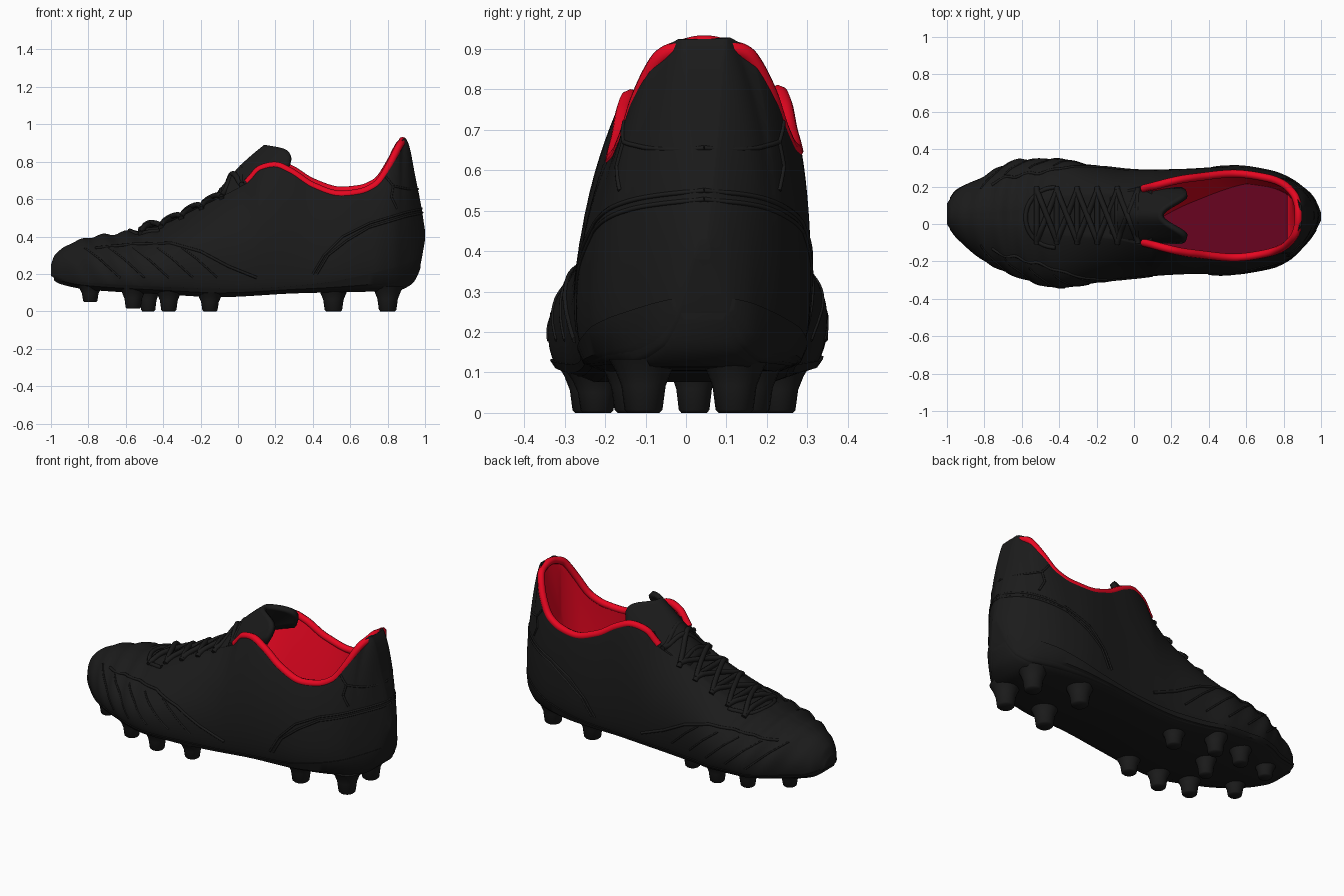
import bpy, bmesh, math
from mathutils import Vector
from mathutils.bvhtree import BVHTree

cube = bpy.data.objects.get("Cube")
if cube:
    bpy.data.objects.remove(cube)


def material(name, rgb):
    m = bpy.data.materials.new(name)
    m.use_nodes = True
    m.diffuse_color = (*rgb, 1)
    bsdf = m.node_tree.nodes["Principled BSDF"]
    bsdf.inputs["Base Color"].default_value = (*rgb, 1)
    bsdf.inputs["Roughness"].default_value = 0.7
    return m


BLACK = material("black leather", (0.011, 0.011, 0.011))
RED = material("red lining", (0.8, 0.002, 0.015))
MAROON = material("maroon insole", (0.14, 0.001, 0.014))


def smooth_line(*pts):
    """Monotone smooth function through (x, value) points."""
    d = [(b[1] - a[1]) / (b[0] - a[0]) for a, b in zip(pts, pts[1:])]
    inner = [0 if p * q <= 0 else 2 * p * q / (p + q) for p, q in zip(d, d[1:])]
    m = [d[0]] + inner + [d[-1]]

    def f(x):
        i = 0
        while i < len(d) - 1 and x > pts[i + 1][0]:
            i += 1
        (xa, ya), (xb, yb) = pts[i], pts[i + 1]
        w = xb - xa
        t = min(1, max(0, (x - xa) / w))
        s = t * t * (3 - 2 * t)
        return ya + (yb - ya) * s + w * t * (1 - t) * (m[i] * (1 - t) - m[i + 1] * t)
    return f


# Lengthwise guide lines of the shoe
top = smooth_line((-1, .25), (-.98, .3), (-.9, .36), (-.8, .395), (-.6, .425), (-.45, .45),
                  (-.2, .56), (0, .66), (.05, .69), (.12, .765), (.2, .785), (.28, .755),
                  (.4, .68), (.55, .635), (.65, .645), (.74, .685), (.81, .785), (.86, .885),
                  (.89, .928), (.91, .9), (.95, .71), (.98, .56), (1, .43))
base = smooth_line((-1, .19), (-.95, .16), (-.8, .13), (-.4, .105), (-.1, .09), (.3, .11),
                   (.85, .125), (.93, .16), (.97, .23), (1, .38))
left = smooth_line((-1, .11), (-.95, .18), (-.8, .255), (-.72, .305), (-.6, .345), (-.4, .345),
                   (-.24, .31), (0, .285), (.25, .29), (.55, .305), (.72, .285), (.83, .245),
                   (.94, .165), (.98, .11), (1, .06))
right = smooth_line((-1, 0), (-.95, -.07), (-.8, -.2), (-.66, -.27), (-.4, -.345), (-.18, -.315),
                    (0, -.29), (.35, -.27), (.51, -.275), (.73, -.24), (.83, -.195), (.89, -.14),
                    (.97, -.04), (1, .02))
rim = smooth_line((-1, .05), (-.6, .1), (-.45, .25), (-.1, .42), (.05, .56), (.3, .77),
                  (.55, .83), (.7, .82), (.8, .78), (.86, .62), (.89, .34), (1, .3))
OPEN_START, OPEN_END, RIM_Y = .1, .868, .045


def width(x, h):
    """Relative half width at relative height h."""
    r = rim(x)
    if h < .3:
        foot = .87 - .1 * min(1, max(0, (x - .4) / .4))
        return foot + (1 - foot) * math.sqrt(max(0, 1 - (1 - h / .3) ** 2))
    q = min(1, (h - .3) / .7)
    return r + (1 - r) * (1 - q * q) ** (.55 + .4 * min(1, 2 * r))


def place(x, side, w, h):
    mid, half = (left(x) + right(x)) / 2, (left(x) - right(x)) / 2
    y = mid * (1 - h * h) + RIM_Y * h * h
    z = base(x) + (top(x) - base(x)) * h
    # the left collar stands a little higher than the right
    tilt = .014 * side * w * h * h * max(0, math.sin(math.pi * x))
    # quilted ripples over the toe
    fade = max(0, math.sin(math.pi * min(1, max(0, (x + .97) / .6)))) * min(1, h * 2)
    ripple = 1 + .028 * fade * math.cos(2 * math.pi * (x + .85 - .5 * (.4 - z)) / .13)
    return Vector((x, y + side * w * half * ripple, base(x) + (z - base(x)) * ripple + tilt))


def is_open(x):
    return OPEN_START < x < OPEN_END


OUTER = [.3 * (1 - math.cos(j * math.pi / 12)) for j in range(7)]
OUTER += [.3 + .7 * math.sin(j * math.pi / 24) for j in range(1, 13)]
N_IN = 8


def half_section(x, side):
    half = (left(x) - right(x)) / 2
    pts = [place(x, side, 0, 0)] + [place(x, side, width(x, h), h) for h in OUTER]
    # insole curves up into the heel; the lining narrows downwards, most on the left
    floor = .27 + .35 * max(0, (x - .78) / .088) ** 4
    hf = (floor - base(x)) / (top(x) - base(x))
    taper = .04 + (.9 * max(0, .6 - x) if side > 0 else 0)
    for j in range(N_IN):
        t = j / (N_IN - 1)
        if is_open(x):
            h = 1 + (hf - 1) * t
            pts.append(place(x, side, max(.02, rim(x) - .03 / half - taper * t), h))
        else:
            pts.append(place(x, side, rim(x) * (1 - .9 * t), 1))
    pts.append(place(x, side, 0, hf if is_open(x) else 1))
    return pts


def finish(bm, name, mats, angle=40):
    bmesh.ops.remove_doubles(bm, verts=bm.verts, dist=.0003)
    bmesh.ops.recalc_face_normals(bm, faces=bm.faces)
    me = bpy.data.meshes.new(name)
    bm.to_mesh(me)
    bm.free()
    ob = bpy.data.objects.new(name, me)
    bpy.context.collection.objects.link(ob)
    for m in mats:
        me.materials.append(m)
    bpy.ops.object.select_all(action='DESELECT')
    ob.select_set(True)
    bpy.context.view_layer.objects.active = ob
    bpy.ops.object.shade_smooth_by_angle(angle=math.radians(angle))
    return ob


def loft(rings, rule=lambda i, j: 0):
    bm = bmesh.new()
    rows = [[bm.verts.new(p) for p in ring] for ring in rings]
    n = len(rows[0])
    for i, (a, b) in enumerate(zip(rows, rows[1:])):
        for j in range(n):
            k = (j + 1) % n
            bm.faces.new((a[j], a[k], b[k], b[j])).material_index = rule(i, j)
    bm.faces.new(rows[0])
    bm.faces.new(rows[-1])
    return bm


# Upper: one skin that folds over the rim into the foot opening
xs = [-math.cos(math.pi * i / 130) for i in range(131)]
xs = sorted(xs + [OPEN_START - .004, OPEN_START + .004, OPEN_END - .003, OPEN_END + .012])
rings = []
for x in xs:
    a, b = half_section(x, 1), half_section(x, -1)
    rings.append(a + b[-2:0:-1])
RIM_J, COUNT = len(OUTER), len(rings[0])


def upper_colour(i, j):
    k = min(j, COUNT - 1 - j)
    if k < RIM_J or not (is_open(xs[i]) or is_open(xs[i + 1])):
        return 0
    return 2 if k >= RIM_J + N_IN and xs[i] < .82 else 1


upper = finish(loft(rings, upper_colour), "upper", [BLACK, RED, MAROON])


def surface(ob):
    return BVHTree.FromPolygons([v.co for v in ob.data.vertices],
                                [p.vertices for p in ob.data.polygons])


trees = [surface(upper)]

# Sole plate with a raised heel cup
plate_top = smooth_line((-1, .2), (-.9, .165), (-.6, .14), (0, .12), (.4, .145), (.8, .225), (1, .29))
rings = []
for i in range(61):
    x = -.985 + 1.96 * (1 - math.cos(math.pi * i / 60)) / 2
    b, t = base(x), max(plate_top(x), base(x) + .015)
    half = []
    for z, grow in ((t, .008), (b + .3 * (t - b), .008), (b, -.004)):
        h = (z - b) / (top(x) - b)
        half.append((h, width(x, h), z, grow))
    half.append((0, width(x, 0) - .13, b - .014, 0))
    ring = []
    for side in (1, -1):
        pts = [place(x, side, w, h) + Vector((0, side * g, 0)) for h, w, z, g in half]
        for p, s in zip(pts, half):
            p.z = s[2]
        ring += pts if side == 1 else pts[::-1]
    rings.append(ring)
finish(loft(rings), "sole_plate", [BLACK])


# Studs: tapered pegs with flared roots
def stud(name, x, y, r, low):
    high = base(x) + .01
    rings = []
    for t, s in ((0, .75), (.06, .9), (.5, 1.05), (.8, 1.35), (1, 1.65)):
        z = low + (high - low) * t
        rings.append([Vector((x + r * s * math.cos(a), y + r * s * math.sin(a), z))
                      for a in (math.tau * k / 20 for k in range(20))])
    finish(loft(rings), name, [BLACK], 50)


for x, y_right, y_left, r, low in ((-.15, -.22, .15, .045, 0), (-.37, -.24, .23, .045, 0),
                                   (-.56, -.21, .21, .045, .015), (-.79, -.11, .14, .042, .05),
                                   (.51, -.13, .16, .052, 0), (.8, -.105, .12, .052, 0)):
    stud("right_stud", x, y_right, r, low)
    stud("left_stud", x, y_left, r, low)
stud("centre_stud", -.48, .02, .042, 0)


def tube(name, pts, radius, mat):
    cu = bpy.data.curves.new(name, 'CURVE')
    cu.dimensions = '3D'
    cu.bevel_depth, cu.bevel_resolution, cu.use_fill_caps = radius, 2, True
    cu.resolution_u = 5
    cu.materials.append(mat)
    sp = cu.splines.new('NURBS')
    sp.points.add(len(pts) - 1)
    for p, co in zip(sp.points, pts):
        p.co = (*co, 1)
    sp.order_u, sp.use_endpoint_u = 3, True
    ob = bpy.data.objects.new(name, cu)
    bpy.context.collection.objects.link(ob)


# Red collar piping round the opening
cxs = [.05 + .812 * i / 40 for i in range(41)]
edge = {s: [place(x, s, rim(x) - .016 / ((left(x) - right(x)) / 2), 1) for x in cxs] for s in (1, -1)}
arch = [Vector((.88 - y * y, RIM_Y + y, .914 - 4 * y * y)) for y in (-.055, -.02, .02, .055)]
tube("collar_piping", edge[-1] + arch + edge[1][::-1], .021, RED)


def hit(origin, direction, lift=0):
    """First surface point along the ray, as a list of one or none."""
    found = [t.ray_cast(Vector(origin), Vector(direction)) for t in trees]
    found = sorted((f for f in found if f[0]), key=lambda f: f[3])
    return [f[0] - Vector(direction) * lift for f in found[:1]]


def side_seam(name, pts, side, extra=(), radius=.006):
    path = []
    for (xa, za), (xb, zb) in zip(pts, pts[1:]):
        for k in range(6):
            t = k / 5
            path += hit((xa + (xb - xa) * t, side, za + (zb - za) * t), (0, -side, 0))
    for y, z in extra:
        path += hit((2, RIM_Y + side * y, z), (-1, 0, 0))
    tube(name, path, radius, BLACK)


# Panel seams, mirrored to both sides
for side in (1, -1):
    for drop in (0, .022):
        side_seam("heel_counter_seam", [(.4 + drop, .2), (.46 + drop, .3), (.56 + drop, .4 - drop),
                                        (.7, .47 - drop), (.9, .53 - drop)], side,
                  [(y, .55 - y * .1 - drop) for y in (.1, .05, 0)])
    side_seam("heel_tab_seam", [(.79, .72), (.83, .67), (.82, .61), (.85, .55)], side)
    side_seam("heel_tab_top_seam", [(.83, .67), (.9, .655)], side, [(.07, .65), (0, .655)])
    side_seam("toe_cap_seam", [(-.76, .34), (-.55, .36), (-.36, .365), (-.2, .32), (-.05, .24), (.1, .18)],
              side, radius=.008)
    for i in range(5):
        x = -.82 + .13 * i
        side_seam("toe_rib_seam", [(x, .34), (x + .08, .28), (x + .19, .18)], side, radius=.005)

# Tongue: curved flap rising out of the throat, with two rounded rear lobes
bm = bmesh.new()
grid = []
for i in range(17):
    u = i / 16
    row = []
    for k in range(25):
        v = k / 12 - 1
        x = -.12 + u * (.27 + .15 * (2.6 * v ** 2 - 1.9 * v ** 4))
        z = .605 + .275 * u + .02 * math.sin(math.pi * u) - .04 * v * v - .1 * u * v ** 6
        row.append(bm.verts.new((x, RIM_Y + v * (.125 + .015 * u), z)))
    grid.append(row)
for a, b in zip(grid, grid[1:]):
    for k in range(24):
        bm.faces.new((a[k], a[k + 1], b[k + 1], b[k]))
tongue = finish(bm, "tongue", [BLACK], 60)
solid = tongue.modifiers.new("thickness", 'SOLIDIFY')
solid.thickness, solid.offset = .028, 0
trees.append(surface(tongue))

# Laces: crossing pairs and bars lying on the throat and tongue
rows = [-.52 + .108 * i for i in range(6)]
REACH = .135
for xa, xb in zip(rows, rows[1:]):
    for side in (1, -1):
        path = []
        for k in range(11):
            t = k / 10
            path += hit((xa + (xb - xa) * t, RIM_Y + side * REACH * (1 - 2 * t), 2), (0, 0, -1),
                        .008 + .012 * math.sin(math.pi * t) * (1 + .4 * side))
        tube("lace", path, .015, BLACK)
for x in rows:
    path = []
    for k in range(11):
        path += hit((x, RIM_Y + (k / 5 - 1) * (REACH + .015), 2), (0, 0, -1), .006)
    tube("lace_bar", path, .015, BLACK)
path = []
for k in range(25):
    a = math.pi * k / 24
    path += hit((-.42 - .16 * math.sin(a), RIM_Y - .01 + .16 * math.cos(a), 2), (0, 0, -1))
tube("throat_seam", path, .012, BLACK)
